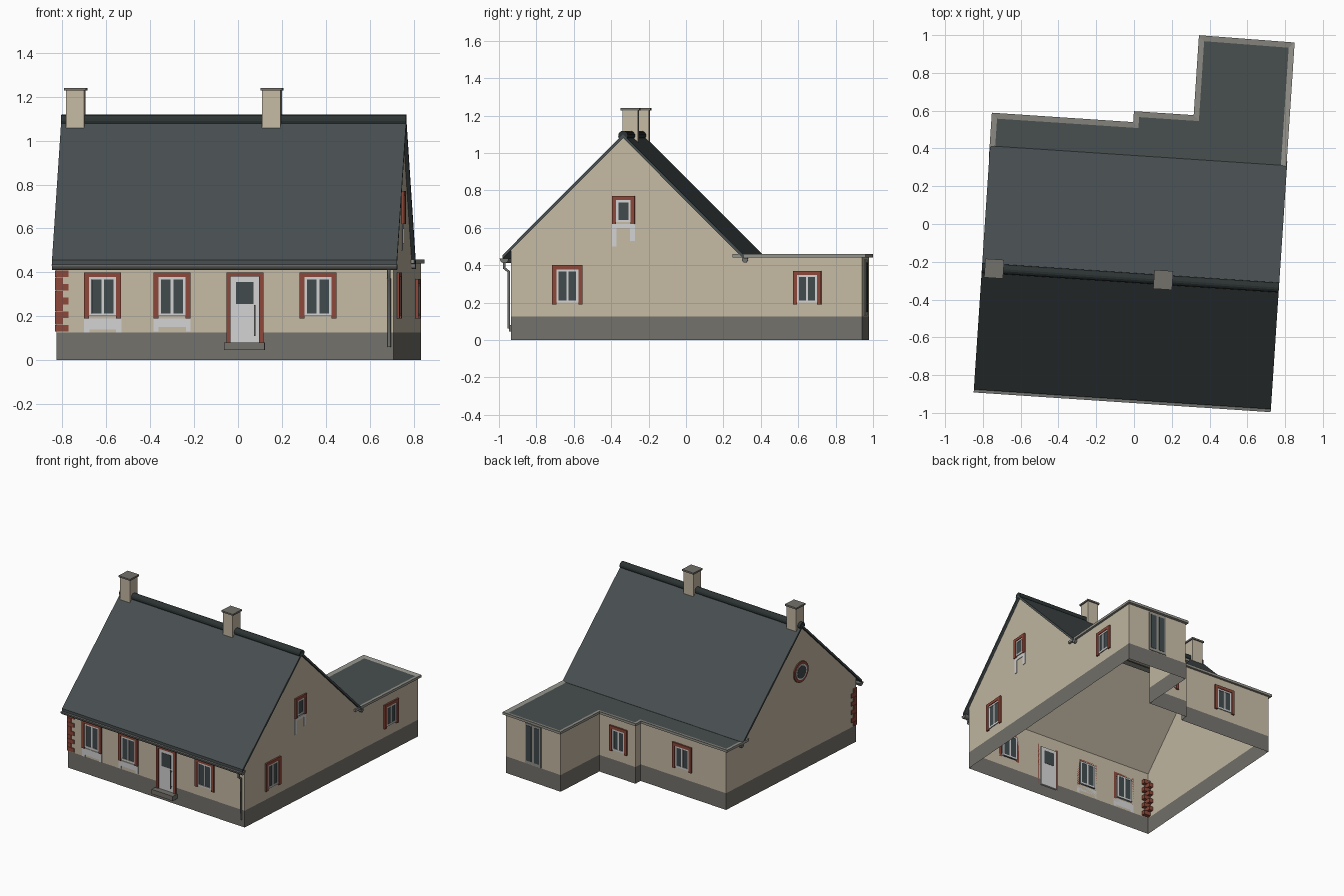
import bpy, bmesh, math
from mathutils import Matrix, Vector

cube = bpy.data.objects.get("Cube")
if cube:
    bpy.data.objects.remove(cube)

# The whole house is turned slightly about the vertical axis
TURN = Matrix.Rotation(math.radians(-3.8), 4, 'Z')


def material(name, r, g, b):
    def linear(c):
        c /= 255
        return c / 12.92 if c <= 0.04045 else ((c + 0.055) / 1.055) ** 2.4
    colour = (linear(r), linear(g), linear(b), 1)
    m = bpy.data.materials.new(name)
    m.use_nodes = True
    m.diffuse_color = colour
    node = m.node_tree.nodes["Principled BSDF"]
    node.inputs["Base Color"].default_value = colour
    node.inputs["Roughness"].default_value = 0.8
    return m


NAMES = ["render", "plinth", "slate", "brick", "glass", "white", "coping", "zinc", "ridge"]
RGB = [(196, 185, 164), (115, 113, 107), (72, 79, 80), (140, 72, 57), (64, 74, 76),
       (210, 210, 210), (147, 146, 139), (112, 114, 110), (45, 52, 52)]
MATS = [material(n, *c) for n, c in zip(NAMES, RGB)]
WALL, PLINTH, SLATE, BRICK, GLASS, WHITE, COPING, ZINC, RIDGE = range(len(NAMES))


def finish(bm, name, place=Matrix(), recalc=True):
    if recalc:
        bmesh.ops.recalc_face_normals(bm, faces=bm.faces)
    bm.transform(TURN @ place)
    mesh = bpy.data.meshes.new(name)
    bm.to_mesh(mesh)
    bm.free()
    # keep only the materials that are used
    used = sorted({p.material_index for p in mesh.polygons})
    for p in mesh.polygons:
        p.material_index = used.index(p.material_index)
    for i in used:
        mesh.materials.append(MATS[i])
    obj = bpy.data.objects.new(name, mesh)
    bpy.context.collection.objects.link(obj)
    return obj


def face(bm, points, mat):
    f = bm.faces.new([bm.verts.new(p) for p in points])
    f.material_index = mat
    return f


def add_box(bm, x0, x1, y0, y1, z0, z1, mat):
    size = Matrix.Diagonal((x1 - x0, y1 - y0, z1 - z0, 1))
    middle = Matrix.Translation(((x0 + x1) / 2, (y0 + y1) / 2, (z0 + z1) / 2))
    made = bmesh.ops.create_cube(bm, size=1, matrix=middle @ size)
    for f in {f for v in made["verts"] for f in v.link_faces}:
        f.material_index = mat


def boxes(name, items, place=Matrix()):
    bm = bmesh.new()
    for item in items:
        add_box(bm, *item)
    return finish(bm, name, place)


def prism(name, profile, x0, x1, mat):
    """Extrude a (y, z) profile along x."""
    bm = bmesh.new()
    f = face(bm, [(x0, y, z) for y, z in profile], mat)
    ext = bmesh.ops.extrude_face_region(bm, geom=[f])["geom"]
    moved = [v for v in ext if isinstance(v, bmesh.types.BMVert)]
    bmesh.ops.translate(bm, verts=moved, vec=(x1 - x0, 0, 0))
    for g in bm.faces:
        g.material_index = mat
    return finish(bm, name)


def on_wall(x, y, angle):
    """Frame whose -y points out of a wall."""
    return Matrix.Translation((x, y, 0)) @ Matrix.Rotation(math.radians(angle), 4, 'Z')


# Main dimensions
HALF, FRONT, RIDGE_Y, BACK_EAVE = 0.77, -0.886, -0.285, 0.355
BASE, LOW, APEX = 0.125, 0.44, 1.08
FRONT_TOP = APEX - (RIDGE_Y - FRONT)

# Wall shell: plinth band, rendered walls, gables and ceilings
annex = [(HALF, 0.995), (0.29, 1.0), (0.29, 0.58), (-0.025, 0.58), (-0.025, 0.523), (-HALF, 0.523)]
outline = [(-HALF, FRONT), (HALF, FRONT)] + annex
bm = bmesh.new()
for (ax, ay), (bx, by) in zip(outline, outline[1:] + outline[:1]):
    for z0, z1, mat in ((0, BASE, PLINTH), (BASE, LOW, WALL)):
        face(bm, [(ax, ay, z0), (bx, by, z0), (bx, by, z1), (ax, ay, z1)], mat)
face(bm, [(-HALF, FRONT, LOW), (HALF, FRONT, LOW),
          (HALF, FRONT, FRONT_TOP), (-HALF, FRONT, FRONT_TOP)], WALL)
for x in (-HALF, HALF):
    f = face(bm, [(x, FRONT, LOW), (x, BACK_EAVE, LOW), (x, RIDGE_Y, APEX), (x, FRONT, FRONT_TOP)], WALL)
    if x < 0:
        f.normal_flip()
for y, z in ((FRONT, FRONT_TOP), (BACK_EAVE, LOW)):
    f = face(bm, [(-HALF, y, z), (HALF, y, z), (HALF, RIDGE_Y, APEX), (-HALF, RIDGE_Y, APEX)], WALL)
    if y > 0:
        f.normal_flip()
face(bm, [(x, y, LOW) for x, y in [(-HALF, BACK_EAVE), (HALF, BACK_EAVE)] + annex], WALL)
finish(bm, "walls", recalc=False)

# Pitched roof, ridge tiles
EDGE = 0.788
prism("pitched_roof", [(-0.93, 0.455), (RIDGE_Y, 1.1), (0.362, 0.453), (0.362, 0.433),
                       (RIDGE_Y, APEX), (-0.93, 0.435)], -EDGE, EDGE, SLATE)


def arc(y, z, r, start, end, n=10):
    angles = [math.radians(start + (end - start) * i / n) for i in range(n + 1)]
    return [(y + r * math.cos(a), z + r * math.sin(a)) for a in angles]


prism("ridge_tiles", arc(RIDGE_Y, 1.092, 0.026, -30, 210), -EDGE, EDGE, RIDGE)

# Gutters: front run and the stubs at the rear eave
prism("front_gutter", arc(-0.922, 0.435, 0.024, 180, 360), -EDGE, EDGE, ZINC)
for side, x0 in (("left", -EDGE), ("right", HALF)):
    prism(side + "_rear_gutter_end", arc(0.368, 0.43, 0.016, 150, 390), x0, x0 + 0.018, ZINC)

# Downpipe
curve = bpy.data.curves.new("downpipe", 'CURVE')
curve.dimensions = '3D'
curve.bevel_depth = 0.008
curve.bevel_resolution = 1
curve.use_fill_caps = True
path = [(-0.925, 0.42), (-0.925, 0.385), (-0.9, 0.365), (-0.9, 0.06)]
spline = curve.splines.new('POLY')
spline.points.add(len(path) - 1)
for p, (y, z) in zip(spline.points, path):
    p.co = (0.75, y, z, 1)
curve.materials.append(MATS[ZINC])
pipe = bpy.data.objects.new("downpipe", curve)
pipe.matrix_world = TURN
bpy.context.collection.objects.link(pipe)

# Flat annex roof with a raised coping
bm = bmesh.new()
rim = [(-0.79, 0.3), (0.785, 0.3), (0.785, 1.015), (0.277, 1.02), (0.277, 0.596),
       (-0.04, 0.596), (-0.04, 0.538), (-0.79, 0.538)]
bottom = face(bm, [(x, y, 0.441) for x, y in rim], COPING)
ext = bmesh.ops.extrude_face_region(bm, geom=[bottom], use_keep_orig=True)["geom"]
bmesh.ops.translate(bm, verts=[g for g in ext if isinstance(g, bmesh.types.BMVert)], vec=(0, 0, 0.018))
top = [g for g in ext if isinstance(g, bmesh.types.BMFace)][0]
for f in bm.faces:
    f.material_index = COPING
bmesh.ops.recalc_face_normals(bm, faces=bm.faces)
bmesh.ops.inset_region(bm, faces=[top], thickness=0.042, depth=0)
top.material_index = SLATE
for v in top.verts:
    v.co.z -= 0.007
finish(bm, "flat_roof")

# Chimneys
for name, x in (("left_chimney", -0.723), ("right_chimney", 0.174)):
    boxes(name, [(-0.042, 0.042, -0.042, 0.042, 1.0, 1.23, WALL),
                 (-0.05, 0.05, -0.05, 0.05, 1.228, 1.24, PLINTH)], on_wall(x, RIDGE_Y, 0))


# Windows: brick surround on three sides, pale frame, dark panes
def window(name, x, y, angle, w, z0, z1, panes=2):
    h, b, t = w / 2, 0.022, 0.012
    i, top = h - b, z1 - b
    parts = [(-h, -i, -0.012, 0, z0, z1, BRICK), (i, h, -0.012, 0, z0, z1, BRICK),
             (-i, i, -0.012, 0, top, z1, BRICK),
             (-i, i, -0.003, 0.012, z0 + 0.01, top, GLASS),
             (-i, i, -0.007, 0.014, z0 + 0.01, z0 + 0.01 + t, WHITE),
             (-i, i, -0.007, 0.014, top - t, top, WHITE)]
    for k in range(panes + 1):
        c = -i + t / 2 + (2 * i - t) * k / panes
        parts.append((c - t / 2, c + t / 2, -0.0065, 0.0135, z0 + 0.01, top, WHITE))
    boxes(name, parts, on_wall(x, y, angle))


window("front_window_left", -0.559, FRONT, 0, 0.168, 0.19, 0.4)
window("front_window_middle", -0.242, FRONT, 0, 0.168, 0.19, 0.4)
window("front_window_right", 0.425, FRONT, 0, 0.168, 0.19, 0.4)
window("side_window_front", HALF, -0.584, 90, 0.162, 0.19, 0.4)
window("side_window_annex", HALF, 0.7, 90, 0.152, 0.19, 0.37)
window("side_window_attic", HALF, -0.284, 90, 0.122, 0.62, 0.77, 1)
window("rear_window_left", -0.39, 0.523, 180, 0.165, 0.19, 0.38)
window("rear_window_middle", 0.12, 0.58, 180, 0.15, 0.19, 0.38)


# White patches under some windows
def patch(name, place, w, top, band, left, right, leg):
    h = w / 2
    boxes(name, [(-h, h, -0.004, 0, band, top, WHITE),
                 (-h, -h + leg, -0.004, 0, left, band, WHITE),
                 (h - leg, h, -0.004, 0, right, band, WHITE)], place)


patch("left_sill_patch", on_wall(-0.559, FRONT, 0), 0.17, 0.19, 0.14, 0.125, 0.125, 0.025)
patch("middle_sill_patch", on_wall(-0.242, FRONT, 0), 0.17, 0.19, 0.15, 0.13, 0.13, 0.022)
patch("attic_sill_patch", on_wall(HALF, -0.284, 90), 0.122, 0.62, 0.598, 0.5, 0.53, 0.025)

# Front door with brick surround, pane, handle and step
boxes("front_door", [(-0.085, -0.065, -0.012, 0, 0.08, 0.4, BRICK), (0.065, 0.085, -0.012, 0, 0.08, 0.4, BRICK),
                     (-0.065, 0.065, -0.012, 0, 0.38, 0.4, BRICK),
                     (-0.065, 0.065, -0.005, 0.014, 0.08, 0.38, WHITE),
                     (-0.04, 0.04, -0.007, 0.016, 0.255, 0.355, GLASS),
                     (0.042, 0.048, -0.02, -0.014, 0.11, 0.25, ZINC),
                     (0.042, 0.048, -0.015, 0, 0.12, 0.126, ZINC),
                     (0.042, 0.048, -0.015, 0, 0.234, 0.24, ZINC)], on_wall(0.091, FRONT, 0))
boxes("door_step", [(-0.092, 0.092, -0.05, 0, 0.045, 0.08, PLINTH)], on_wall(0.091, FRONT, 0))

# Glazed rear doors
leaves = [(-0.07, 0.07, -0.006, 0.01, 0.13, 0.43, COPING)]
for c in (-0.034, 0.034):
    leaves.append((c - 0.022, c + 0.022, -0.008, 0.012, 0.15, 0.415, GLASS))
boxes("rear_doors", leaves, on_wall(0.53, 0.9975, 179.4))

# Round attic window in the left gable
bm = bmesh.new()
for r, depth, mat in ((0.078, 0.008, BRICK), (0.058, 0.011, WHITE), (0.047, 0.013, GLASS)):
    disc = Matrix.Translation((0, 0, 0.745)) @ Matrix.Rotation(math.pi / 2, 4, 'X')
    made = bmesh.ops.create_cone(bm, cap_ends=True, segments=24, radius1=r, radius2=r,
                                 depth=2 * depth, matrix=disc)
    for f in {f for v in made["verts"] for f in v.link_faces}:
        f.material_index = mat
finish(bm, "round_window", on_wall(-HALF, RIDGE_Y, -90))

# Brick quoins wrapping the left front corner
quoins = []
for k in range(9):
    reach = 0.055 if k % 2 == 0 else 0.03
    z = BASE + 0.005 + k * 0.031
    quoins.append((-HALF - 0.006, -HALF + reach, FRONT - 0.006, FRONT + 0.085 - reach, z, z + 0.03, BRICK))
boxes("corner_quoins", quoins)
